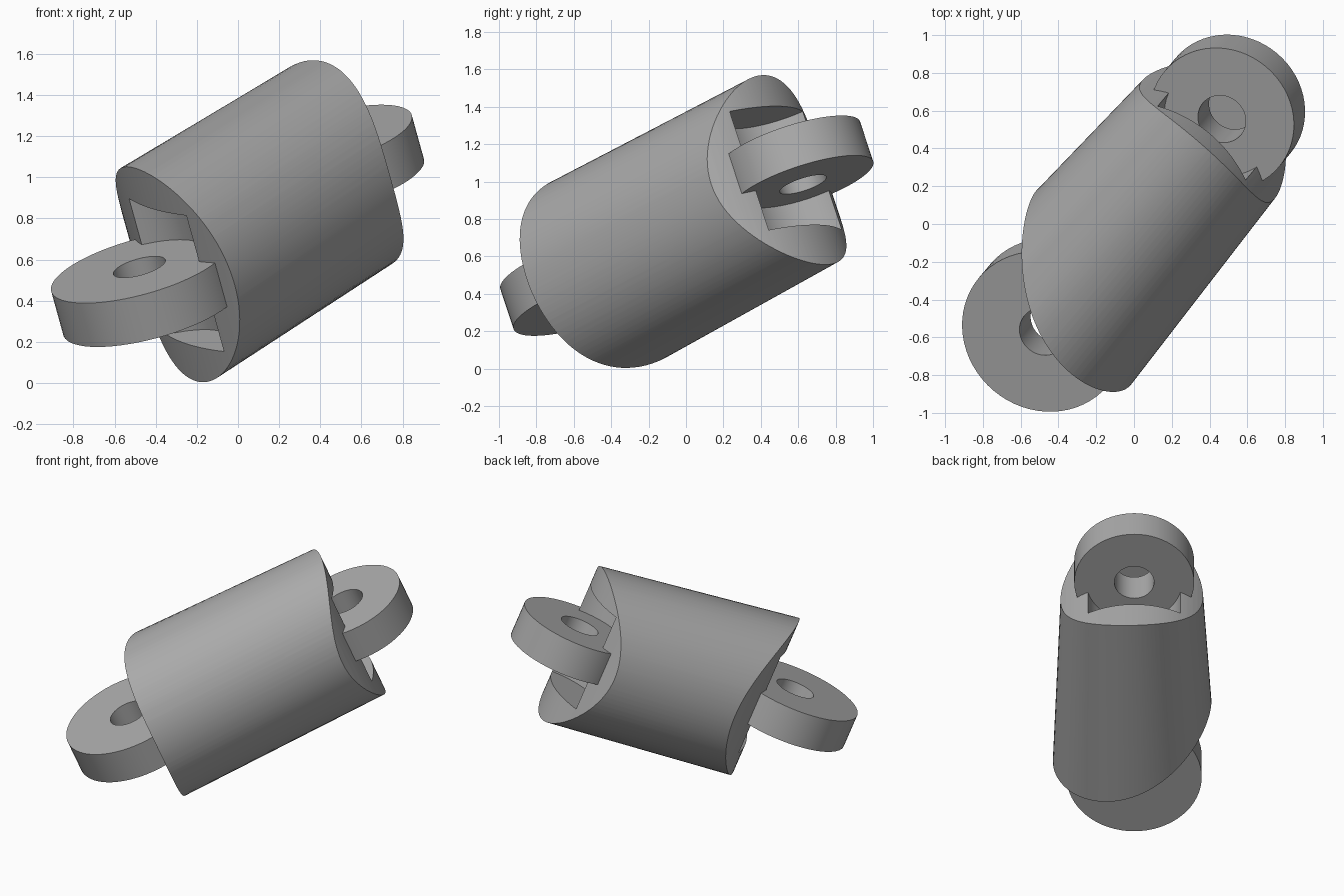
import bpy, bmesh, math
from mathutils import Matrix, Vector

if "Cube" in bpy.data.objects:
    bpy.data.objects.remove(bpy.data.objects["Cube"])

# Local frame: x across, y along the link, z through the lug holes
heading, pitch = math.radians(50), math.radians(23.3)
across = Vector((math.sin(heading), -math.cos(heading), 0))
along = Vector((math.cos(heading) * math.cos(pitch),
                math.sin(heading) * math.cos(pitch), math.sin(pitch)))
pin = across.cross(along)
frame = Matrix((across, along, pin)).transposed().to_4x4()
frame.translation = (0.022, 0.028, 0.774)

grey = bpy.data.materials.new("plain grey")
grey.use_nodes = True
grey.diffuse_color = (0.4, 0.4, 0.4, 1)
grey.node_tree.nodes["Principled BSDF"].inputs["Base Color"].default_value = (0.4, 0.4, 0.4, 1)


def add(name, bm):
    """Turn a bmesh into an object placed in the tilted frame."""
    bmesh.ops.remove_doubles(bm, verts=bm.verts, dist=1e-5)
    bmesh.ops.recalc_face_normals(bm, faces=bm.faces)
    mesh = bpy.data.meshes.new(name)
    bm.to_mesh(mesh)
    bm.free()
    mesh.materials.append(grey)
    obj = bpy.data.objects.new(name, mesh)
    bpy.context.scene.collection.objects.link(obj)
    obj.matrix_world = frame
    return obj


def loft(name, first, second):
    """Closed solid between two matching rings."""
    bm = bmesh.new()
    a = [bm.verts.new(p) for p in first]
    b = [bm.verts.new(p) for p in second]
    bm.faces.new(a)
    bm.faces.new(b)
    for i in range(len(a)):
        j = (i + 1) % len(a)
        bm.faces.new((a[i], a[j], b[j], b[i]))
    return add(name, bm)


def ellipse(cx, y, cz, rx, rz, count=96):
    turns = [math.tau * i / count for i in range(count)]
    return [(cx + rx * math.cos(t), y, cz + rz * math.sin(t)) for t in turns]


def disc(cy, r, z, count=64):
    turns = [math.tau * i / count for i in range(count)]
    return [(r * math.cos(t), cy + r * math.sin(t), z) for t in turns]


def washer(name, cy, outer, inner, half):
    """Flat round lug with a hole, spun from a rectangle."""
    bm = bmesh.new()
    corners = [(inner, -half), (outer, -half), (outer, half), (inner, half)]
    vs = [bm.verts.new((r, cy, z)) for r, z in corners]
    es = [bm.edges.new((vs[i], vs[(i + 1) % 4])) for i in range(4)]
    bmesh.ops.spin(bm, geom=vs + es, cent=(0, cy, 0), axis=(0, 0, 1),
                   angle=math.tau, steps=64, use_merge=True)
    return add(name, bm)


# Tapering oval body
body = loft("body", ellipse(-0.005, -1, 0.01, 0.55, 0.565),
            ellipse(0.02, 1, -0.03, 0.45, 0.55))

# Rounded end faces: the outline the body is trimmed to
xs = [-0.64 + 1.28 * i / 40 for i in range(41)]
front_arc = [(x, 0.73 - math.sqrt(1.49 ** 2 - (x - 0.605) ** 2)) for x in xs]
back_arc = [(x, 0.11 + math.sqrt(0.68 ** 2 - x * x)) for x in reversed(xs)]
outline = front_arc + back_arc
trim = loft("end_trim", [(x, y, -1) for x, y in outline], [(x, y, 1) for x, y in outline])

# Round pockets around each lug
pockets = [loft("pocket_cutter", disc(y, r, -h), disc(y, r, h))
           for y, r, h in ((-0.8, 0.335, 0.36), (0.8, 0.315, 0.345))]

for cutter, mode in [(trim, "INTERSECT")] + [(p, "DIFFERENCE") for p in pockets]:
    cutter.hide_render = True
    mod = body.modifiers.new("cut", "BOOLEAN")
    mod.operation, mod.solver, mod.object = mode, "EXACT", cutter
bpy.context.view_layer.update()
cut_mesh = bpy.data.meshes.new_from_object(
    body.evaluated_get(bpy.context.evaluated_depsgraph_get()))
body.modifiers.clear()
body.data = cut_mesh
for cutter in [trim] + pockets:
    bpy.data.objects.remove(cutter)

# Pierced lugs
front_lug = washer("front_lug", -0.8, 0.445, 0.131, 0.116)
back_lug = washer("back_lug", 0.8, 0.395, 0.131, 0.116)

# Smooth rounds, sharp rims
bpy.ops.object.select_all(action="DESELECT")
for obj in (body, front_lug, back_lug):
    obj.select_set(True)
bpy.context.view_layer.objects.active = body
bpy.ops.object.shade_smooth_by_angle(angle=math.radians(30))
